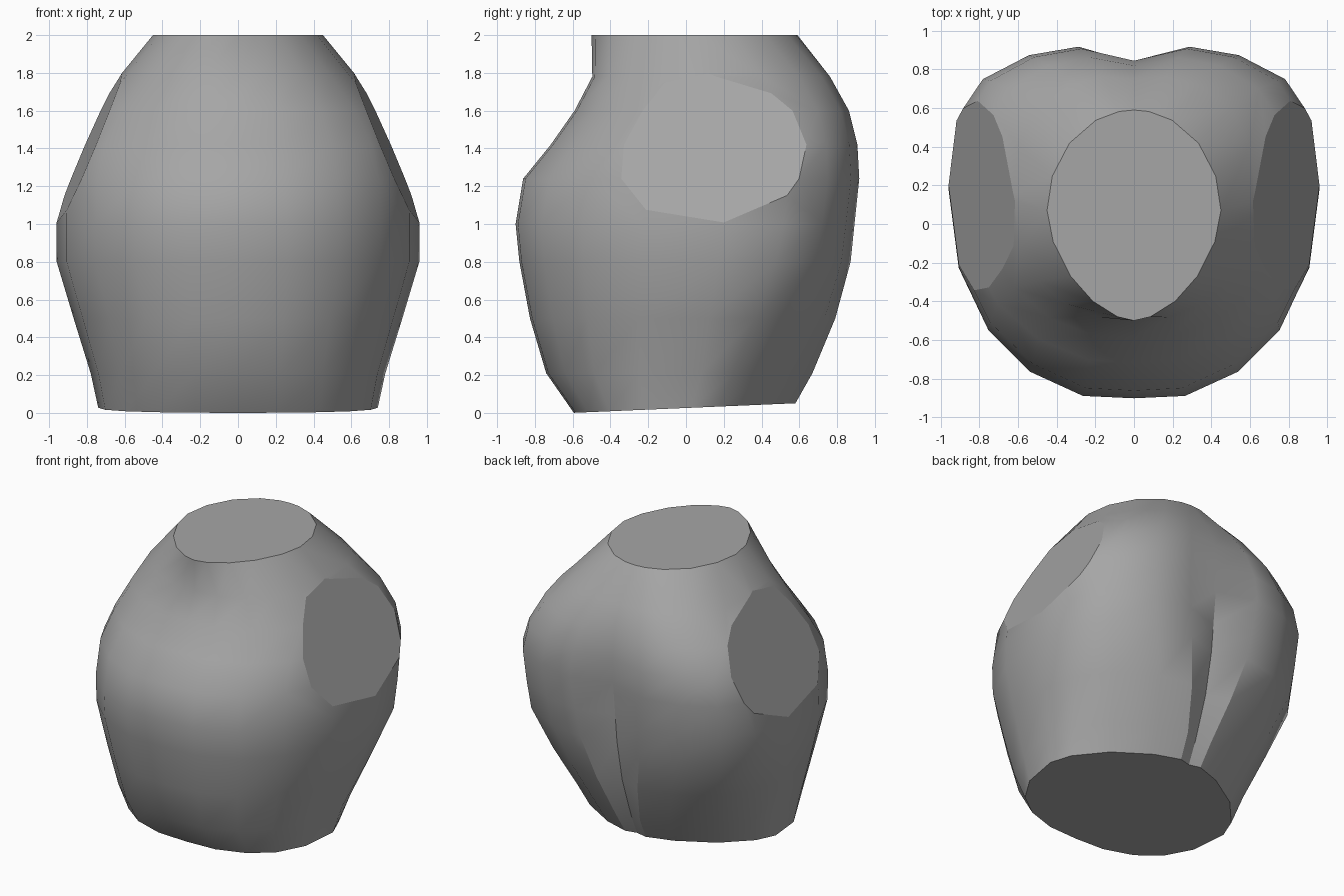
import bpy, bmesh, math
from mathutils import Vector

cube = bpy.data.objects.get("Cube")
if cube:
    bpy.data.objects.remove(cube)

grey = bpy.data.materials.new("plain grey")
grey.use_nodes = True
grey.diffuse_color = (0.38, 0.38, 0.38, 1)
grey.node_tree.nodes["Principled BSDF"].inputs["Base Color"].default_value = grey.diffuse_color

# Sections: height, half width, front y, widest y, back y, front power, back power, spine groove
SECTIONS = [
    (0.03, 0.74, -0.60, 0.03, 0.59, 2.4, 1.6, 0.03),
    (0.21, 0.78, -0.75, 0.08, 0.68, 2.3, 1.7, 0.05),
    (0.50, 0.87, -0.84, 0.12, 0.80, 2.2, 2.1, 0.07),
    (0.80, 0.96, -0.90, 0.18, 0.88, 2.2, 2.5, 0.09),
    (1.00, 0.96, -0.92, 0.20, 0.90, 2.2, 2.7, 0.09),
    (1.24, 0.96, -0.88, 0.20, 0.925, 2.1, 2.9, 0.09),
    (1.42, 0.91, -0.73, 0.20, 0.915, 2.1, 2.9, 0.07),
    (1.60, 0.80, -0.60, 0.18, 0.87, 2.1, 2.8, 0.05),
    (1.78, 0.63, -0.50, 0.12, 0.77, 2.2, 2.6, 0.02),
    (2.00, 0.45, -0.50, 0.07, 0.59, 1.7, 2.0, 0.0),
]
ANGLES = [-90, -76, -58, -40, -20, 0, 20, 42, 64, 80, 90]


def section_point(angle, section):
    """Point on the left half of one rounded cross-section."""
    z, width, front, middle, back, front_power, back_power, groove = section
    a = math.radians(angle)
    reach, power = (back, back_power) if angle > 0 else (front, front_power)
    x = width * max(math.cos(a), 0) ** (2 / power)
    y = middle + (reach - middle) * abs(math.sin(a)) ** (2 / power)
    if angle == 90:
        x, y = 0, y - groove
    elif angle == -90:
        x, y = 0, y + groove * 0.2
    if z < 0.1:
        z = 0.026 + 0.043 * y
    return Vector((x, y, z))


def build_torso():
    bm = bmesh.new()
    rings = []
    for section in SECTIONS:
        half = [section_point(a, section) for a in ANGLES]
        other = [Vector((-p.x, p.y, p.z)) for p in reversed(half[1:-1])]
        rings.append([bm.verts.new(p) for p in half + other])

    # Body skin with base and neck caps
    count = len(rings[0])
    for low, high in zip(rings, rings[1:]):
        for i in range(count):
            j = (i + 1) % count
            bm.faces.new((low[i], low[j], high[j], high[i]))
    bm.faces.new(rings[0][::-1])
    bm.faces.new(rings[-1])

    # Flat arm sockets cut from both shoulders
    for side in (1, -1):
        result = bmesh.ops.bisect_plane(
            bm, geom=bm.verts[:] + bm.edges[:] + bm.faces[:], dist=0.0001,
            plane_co=(side * 0.635, 0.1, 1.75), plane_no=(side, -0.06, 0.43),
            clear_outer=True)
        rim = [e for e in result["geom_cut"] if isinstance(e, bmesh.types.BMEdge)]
        bmesh.ops.holes_fill(bm, edges=rim, sides=0)
    bmesh.ops.recalc_face_normals(bm, faces=bm.faces[:])

    # Smooth skin, flat caps, crisp rims
    for face in bm.faces:
        face.smooth = len(face.verts) < 8
    for edge in bm.edges:
        flat = any(not f.smooth for f in edge.link_faces)
        edge.smooth = not flat and edge.calc_face_angle(0) < math.radians(30)

    mesh = bpy.data.meshes.new("torso")
    bm.to_mesh(mesh)
    bm.free()
    mesh.materials.append(grey)
    torso = bpy.data.objects.new("torso", mesh)
    bpy.context.collection.objects.link(torso)


build_torso()
